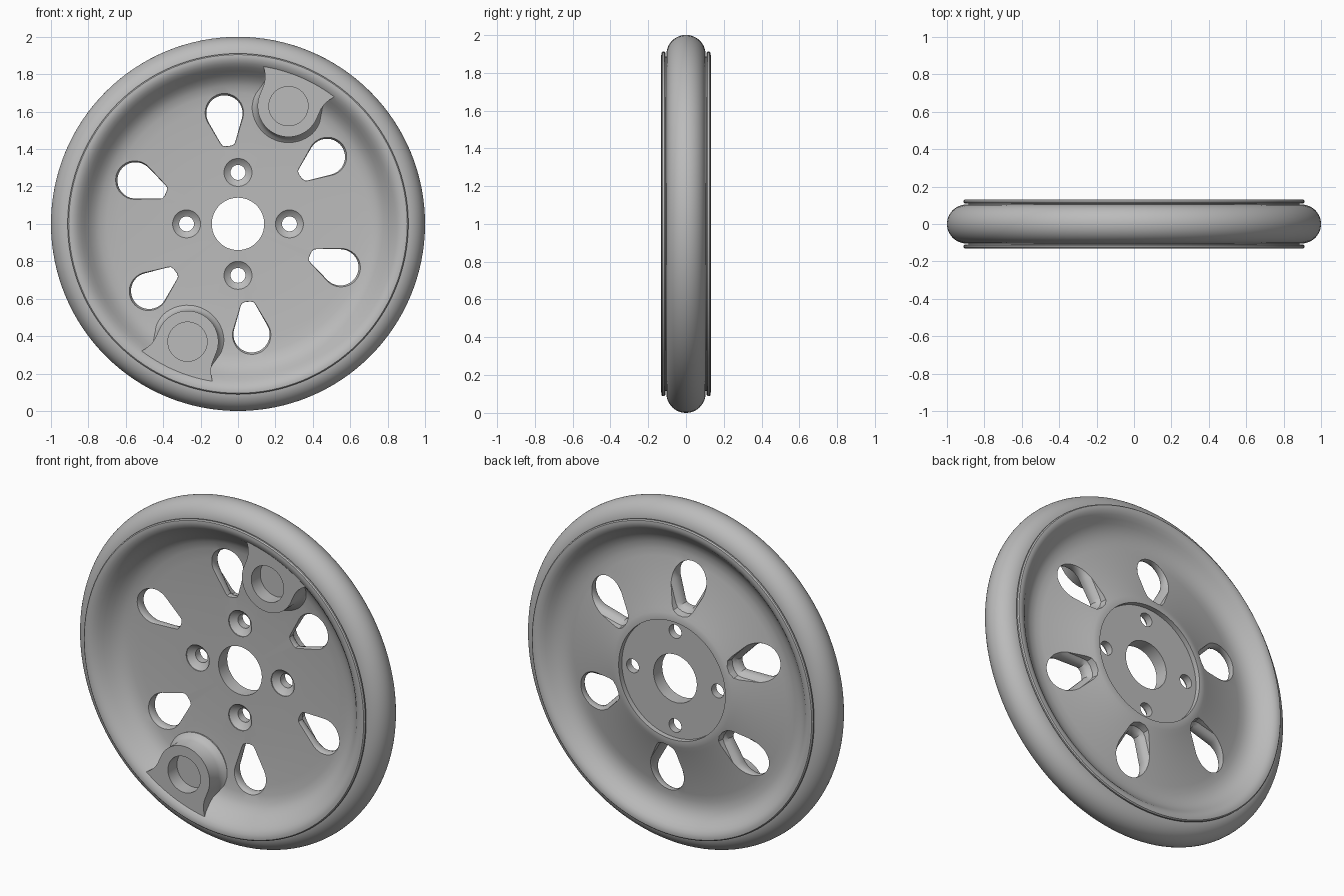
import bpy, bmesh, math
from math import sin, cos, pi, radians

cube = bpy.data.objects.get("Cube")
if cube:
    bpy.data.objects.remove(cube, do_unlink=True)

metal = bpy.data.materials.new("plain_grey")
metal.use_nodes = True
grey = (0.5, 0.5, 0.5, 1)
metal.diffuse_color = grey
metal.node_tree.nodes["Principled BSDF"].inputs["Base Color"].default_value = grey


def finish(bm, name):
    bmesh.ops.recalc_face_normals(bm, faces=bm.faces)
    mesh = bpy.data.meshes.new(name)
    bm.to_mesh(mesh)
    bm.free()
    ob = bpy.data.objects.new(name, mesh)
    mesh.materials.append(metal)
    bpy.context.collection.objects.link(ob)
    return ob


def lathe(name, profile, steps=128):
    """Turn a closed (radius, y) profile about the wheel axle."""
    bm = bmesh.new()
    rings = []
    for i in range(steps):
        a = 2 * pi * i / steps
        rings.append([bm.verts.new((r * cos(a), y, 1 + r * sin(a))) for r, y in profile])
    n = len(profile)
    for i in range(steps):
        p, q = rings[i], rings[(i + 1) % steps]
        for j in range(n):
            k = (j + 1) % n
            bm.faces.new((p[j], p[k], q[k], q[j]))
    return finish(bm, name)


def grow(outline, d):
    """Offset a counter-clockwise outline outwards by d."""
    out = []
    for i, (u, v) in enumerate(outline):
        a, b = outline[i - 1], outline[(i + 1) % len(outline)]
        tx, ty = b[0] - a[0], b[1] - a[1]
        s = math.hypot(tx, ty)
        out.append((u + d * ty / s, v - d * tx / s))
    return out


def loft(bm, outline, angle, layers):
    """Stack offset copies of a radial outline along y, capped at both ends."""
    rings = []
    for y, d in layers:
        rings.append([bm.verts.new((u * cos(angle) - v * sin(angle), y,
                                    1 + u * sin(angle) + v * cos(angle)))
                      for u, v in grow(outline, d)])
    n = len(outline)
    for p, q in zip(rings, rings[1:]):
        for j in range(n):
            k = (j + 1) % n
            bm.faces.new((p[j], p[k], q[k], q[j]))
    bm.faces.new(rings[0])
    bm.faces.new(rings[-1][::-1])


def arc(cu, r, start, end, n):
    return [(cu + r * cos(radians(start + (end - start) * i / n)),
             r * sin(radians(start + (end - start) * i / n))) for i in range(n + 1)]


def circle(cu, r, n=40):
    return arc(cu, r, 0, 360, n)[:-1]


def boolean(target, tool, operation):
    mod = target.modifiers.new(operation.lower(), 'BOOLEAN')
    mod.operation, mod.solver, mod.object = operation, 'EXACT', tool
    bpy.context.view_layer.objects.active = target
    bpy.ops.object.modifier_apply(modifier=mod.name)
    bpy.data.objects.remove(tool, do_unlink=True)


# Round outer ring
ring = lathe("outer_ring", [(0.875, -0.104)] + arc(0.896, 0.104, -90, 90, 24) + [(0.875, 0.104)])

# Dished wheel body: rolled flange, front dish, hub, back recess and cone
front = [(0.885, -0.109), (0.905, -0.109), (0.911, -0.115), (0.911, -0.124), (0.905, -0.13),
         (0.892, -0.131), (0.875, -0.127), (0.857, -0.117), (0.838, -0.1), (0.818, -0.077),
         (0.796, -0.05), (0.77, -0.026), (0.74, -0.008), (0.7, 0.002), (0.64, 0.007), (0.42, 0.02)]
hub = [(0.14, 0.02), (0.14, 0.1), (0.345, 0.1), (0.345, 0.13), (0.36, 0.13), (0.385, 0.125)]
back = [(0.41, 0.115), (0.56, 0.078), (0.68, 0.05), (0.72, 0.045), (0.76, 0.048), (0.795, 0.062),
        (0.82, 0.08), (0.84, 0.1), (0.858, 0.117), (0.875, 0.127), (0.892, 0.131),
        (0.905, 0.13), (0.911, 0.124), (0.911, 0.115), (0.905, 0.109), (0.885, 0.109)]
body = lathe("wheel_body", front + hub + back)

# Two bosses that flare into the front of the rim
BOSS_ANGLE = radians(66.8)
boss_angles = (BOSS_ANGLE, BOSS_ANGLE + pi)
flare = [(0.74, 0.166), (0.775, 0.174), (0.805, 0.19), (0.83, 0.208), (0.845, 0.225)]
boss_outline = (arc(0.685, 0.165, 90, 270, 28) + [(u, -v) for u, v in flare]
                + [(0.868, 0)] + flare[::-1])
bm = bmesh.new()
for a in boss_angles:
    loft(bm, boss_outline, a,
         [(0.03, 0.03), (0.008, 0.03), (-0.006, 0.013), (-0.03, 0), (-0.113, 0)])
boolean(body, finish(bm, "boss"), 'UNION')

# Openings: teardrop slots, countersunk bolt holes, blind boss holes
bm = bmesh.new()
slot = (arc(0.595, 0.097, -112, 112, 28)
        + [(0.44, 0.04), (0.426, 0.032), (0.42, 0.015),
           (0.42, -0.015), (0.426, -0.032), (0.44, -0.04)])
for i in range(6):
    loft(bm, slot, radians(37 + 60 * i),
         [(-0.03, 0.018), (0.002, 0.01), (0.012, 0.004), (0.024, 0), (0.045, 0),
          (0.058, 0.004), (0.07, 0.012), (0.082, 0.024), (0.15, 0.034)])
for i in range(4):
    loft(bm, circle(0.275, 0.04, 28), i * pi / 2,
         [(0, 0.035), (0.025, 0.035), (0.055, 0.004), (0.056, 0), (0.16, 0)])
for a in boss_angles:
    loft(bm, circle(0.685, 0.105), a, [(-0.2, 0), (-0.03, 0)])
boolean(body, finish(bm, "opening_cutter"), 'DIFFERENCE')

# Smooth shading with crisp edges
for ob in (ring, body):
    bpy.ops.object.select_all(action='DESELECT')
    ob.select_set(True)
    bpy.context.view_layer.objects.active = ob
    bpy.ops.object.shade_smooth_by_angle(angle=radians(32))
